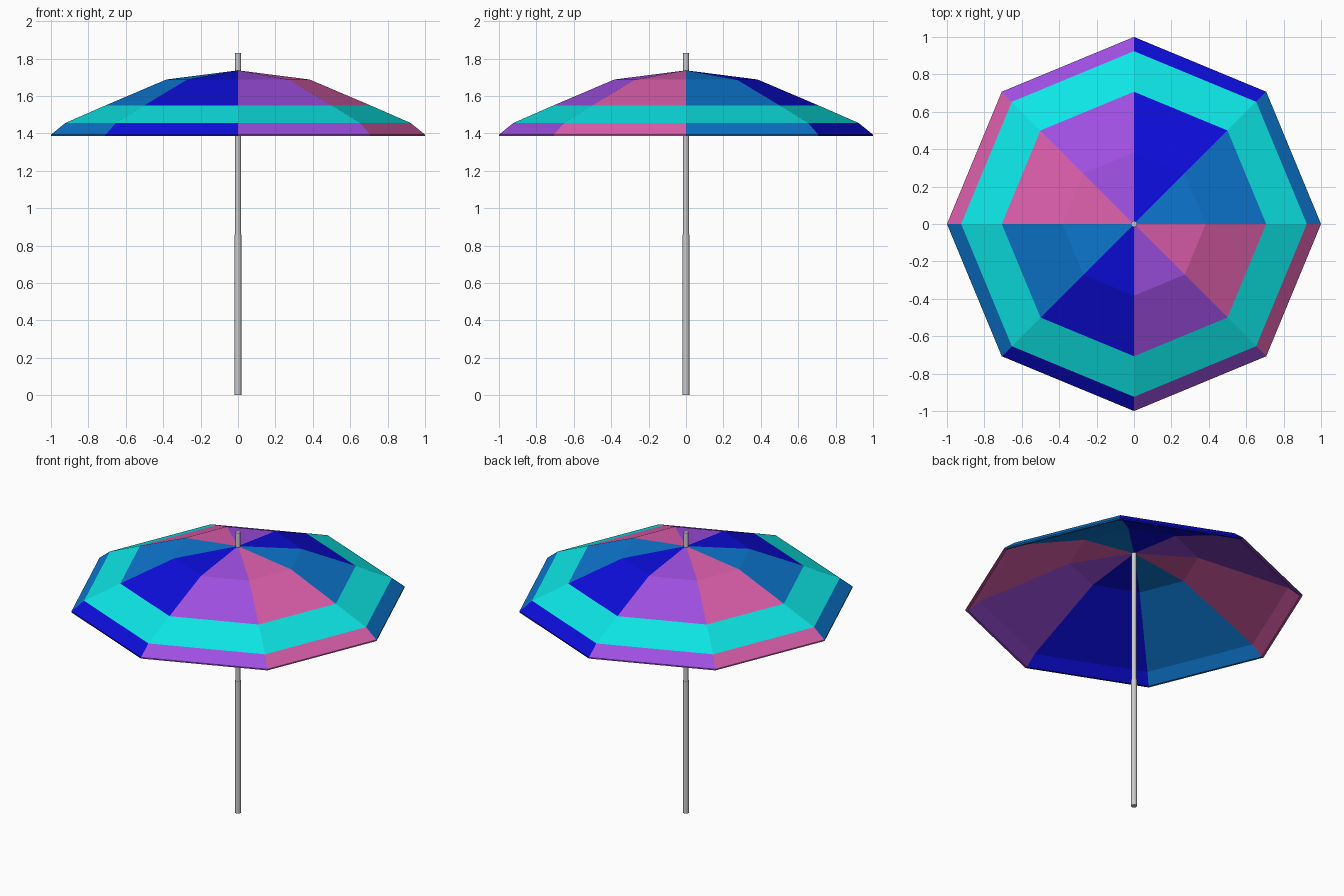
import bpy, bmesh
from math import cos, sin, pi

if "Cube" in bpy.data.objects:
    bpy.data.objects.remove(bpy.data.objects["Cube"])

SIDES = 8


def material(name, srgb):
    m = bpy.data.materials.new(name)
    m.diffuse_color = [(c / 12.92 if c < 0.04 else ((c + 0.055) / 1.055) ** 2.4) for c in srgb] + [1]
    m.use_nodes = True
    m.node_tree.nodes["Principled BSDF"].inputs["Base Color"].default_value = m.diffuse_color
    return m


# panel colours repeat every four sectors; the last one is the trim band
MATS = [material("mid_blue", (0.05, 0.47, 0.82)),
        material("deep_blue", (0.05, 0.05, 0.86)),
        material("purple", (0.62, 0.31, 0.88)),
        material("pink", (0.86, 0.37, 0.67)),
        material("turquoise", (0.05, 0.90, 0.90))]


def canopy(name, profile, band):
    """Eight-sided shell swept from an (r, z) profile that starts and ends on the axis."""
    bm = bmesh.new()
    rings = []
    for r, z in profile:
        if r == 0:
            rings.append([bm.verts.new((0, 0, z))] * SIDES)
        else:
            rings.append([bm.verts.new((r * cos(2 * pi * i / SIDES), r * sin(2 * pi * i / SIDES), z))
                          for i in range(SIDES)])
    for k in range(len(rings) - 1):
        a, b = rings[k], rings[k + 1]
        for i in range(SIDES):
            j = (i + 1) % SIDES
            corners = list(dict.fromkeys([a[i], b[i], b[j], a[j]]))
            face = bm.faces.new(corners)
            face.material_index = 4 if k == band else i % 4
    bmesh.ops.recalc_face_normals(bm, faces=bm.faces)
    me = bpy.data.meshes.new(name)
    bm.to_mesh(me)
    bm.free()
    for m in MATS:
        me.materials.append(m)
    ob = bpy.data.objects.new(name, me)
    bpy.context.collection.objects.link(ob)
    return ob


def tube(name, radius, z0, z1):
    bpy.ops.mesh.primitive_cylinder_add(vertices=12, radius=radius, depth=z1 - z0,
                                        location=(0, 0, (z0 + z1) / 2))
    ob = bpy.context.object
    ob.name = name
    bpy.ops.object.shade_smooth_by_angle()
    return ob


# canopy: outer skin, thin rim, then plain underside
canopy("canopy",
       [(0, 1.737), (0.383, 1.688), (0.707, 1.55), (0.924, 1.455), (1.0, 1.393),
        (1.0, 1.385), (0.985, 1.385), (0.915, 1.443), (0.38, 1.677), (0, 1.725)],
       band=2)

# two-piece pole
tube("lower_pole", 0.018, 0, 0.86)
tube("upper_pole", 0.016, 0.86, 1.83)
